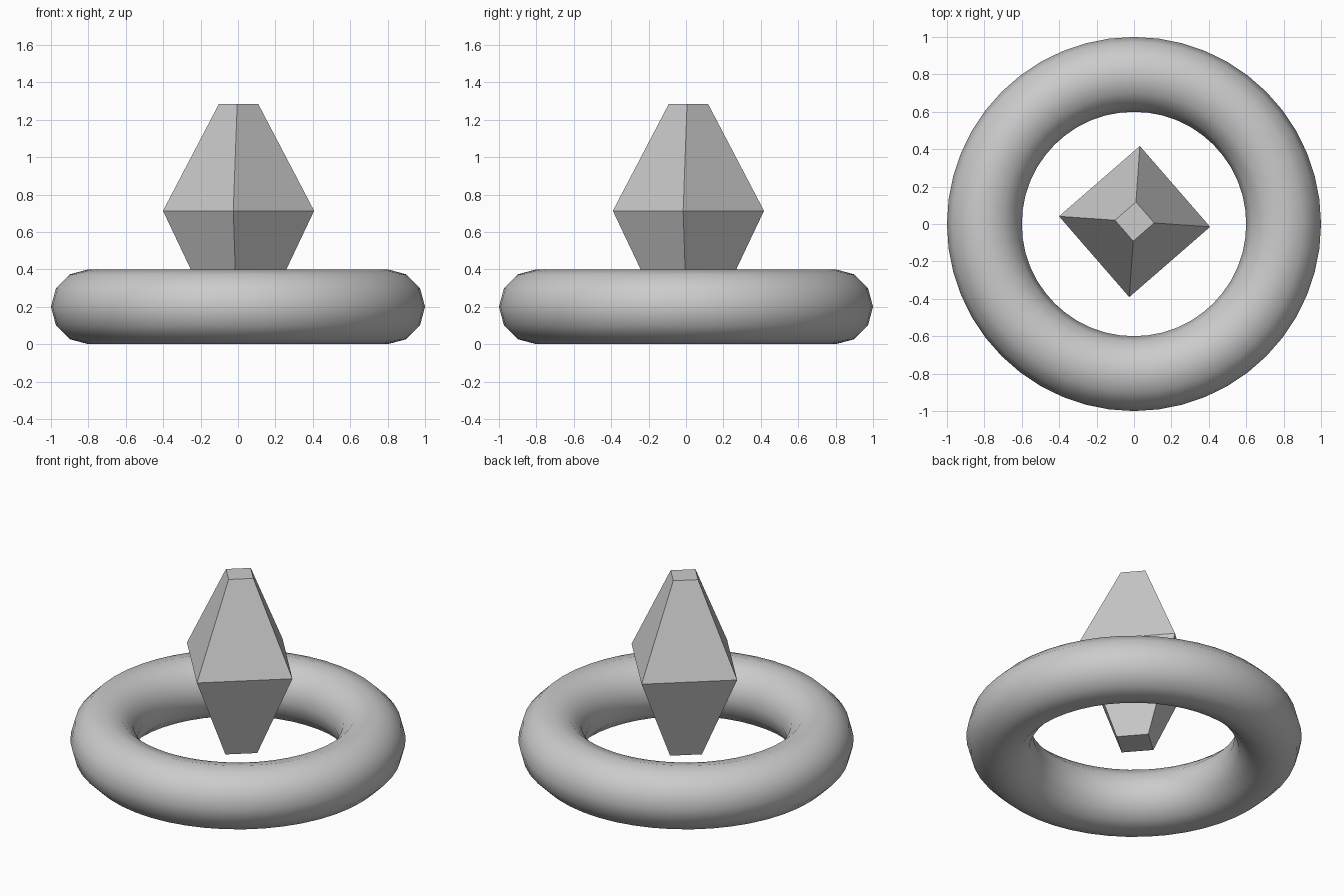
import bpy, bmesh
from math import sin, cos, radians

if "Cube" in bpy.data.objects:
    bpy.data.objects.remove(bpy.data.objects["Cube"])

# Smooth ring lying on the ground
bpy.ops.mesh.primitive_torus_add(major_radius=0.8, minor_radius=0.2,
                                 major_segments=48, minor_segments=12,
                                 location=(0, 0, 0.2))
ring = bpy.context.object
ring.name = "ring"
bpy.ops.object.shade_smooth()

# Four-sided crystal: (radius, z) of each level, slightly turned
levels = [(0.135, 0.145), (0.405, 0.713), (0.105, 1.285)]
turn = radians(-4)
bm = bmesh.new()
loops = [[bm.verts.new((r * cos(turn + radians(90 * i)),
                        r * sin(turn + radians(90 * i)), z)) for i in range(4)]
         for r, z in levels]
for low, high in zip(loops, loops[1:]):
    for i in range(4):
        j = (i + 1) % 4
        bm.faces.new((low[i], low[j], high[j], high[i]))
bm.faces.new(loops[0][::-1])
bm.faces.new(loops[-1])
mesh = bpy.data.meshes.new("crystal")
bm.to_mesh(mesh)
bm.free()
crystal = bpy.data.objects.new("crystal", mesh)
crystal.location = (0.003, 0.013, 0)
bpy.context.collection.objects.link(crystal)
